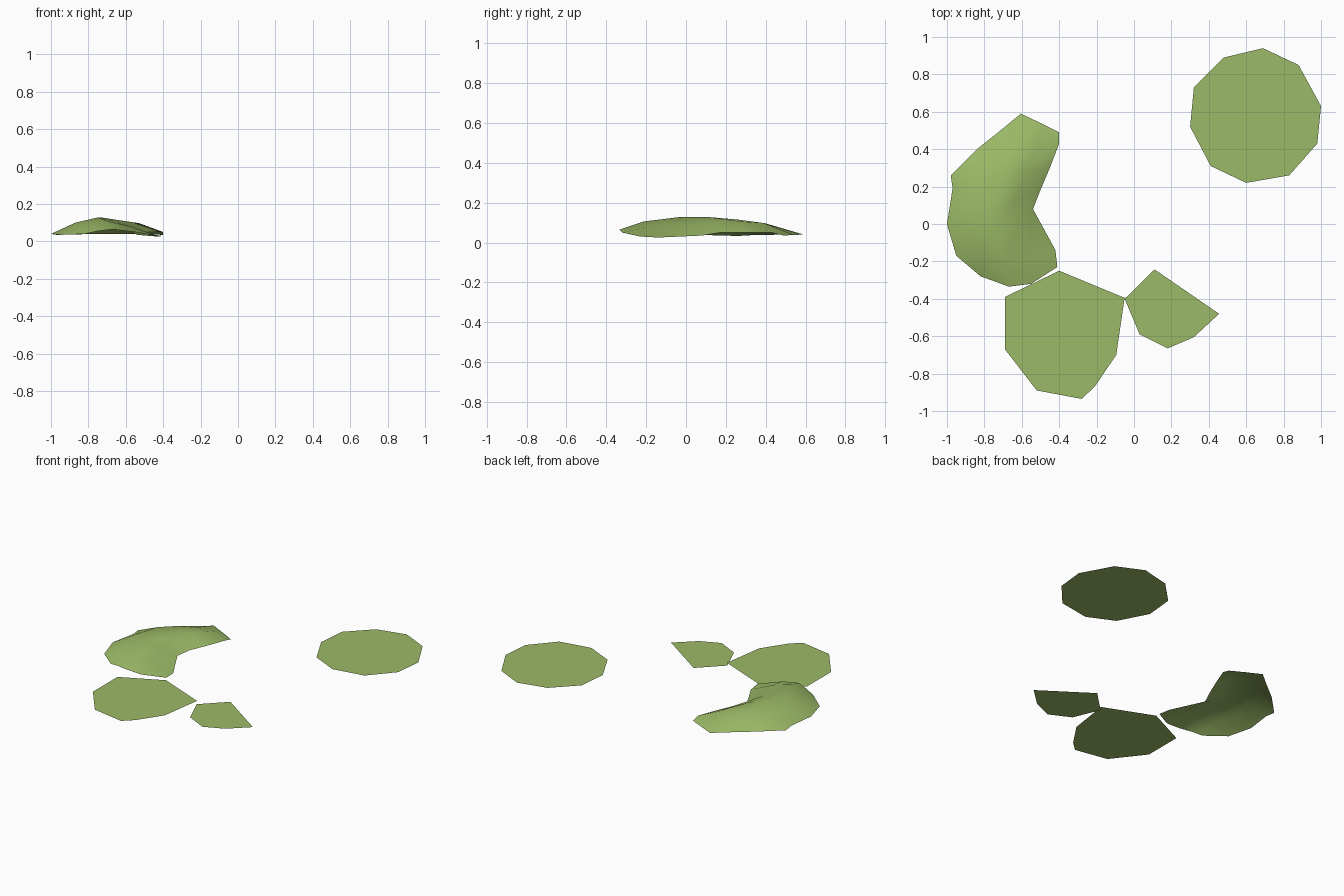
import bpy
import bmesh

green = bpy.data.materials.new("leaf_green")
green.diffuse_color = (0.33, 0.49, 0.135, 1)


def finish(bm, name, smooth=False):
    """Turn a bmesh into a leaf object with all faces pointing up."""
    bm.normal_update()
    for f in bm.faces:
        if f.normal.z < 0:
            f.normal_flip()
        f.smooth = smooth
    mesh = bpy.data.meshes.new(name)
    bm.to_mesh(mesh)
    bm.free()
    mesh.materials.append(green)
    obj = bpy.data.objects.new(name, mesh)
    bpy.context.collection.objects.link(obj)
    return obj


def flat_leaf(name, outline, z):
    bm = bmesh.new()
    bm.faces.new([bm.verts.new((x, y, z)) for x, y in outline])
    return finish(bm, name)


def sheet_leaf(name, rows):
    """Skin a grid of cross-sections as a single open sheet."""
    bm = bmesh.new()
    g = [[bm.verts.new(p) for p in row] for row in rows]
    for a, b in zip(g, g[1:]):
        for i in range(len(a) - 1):
            bm.faces.new((a[i], a[i + 1], b[i + 1], b[i]))
    return finish(bm, name, smooth=True)


# Raised round leaf
flat_leaf("round_leaf", [
    (0.69, 0.94), (0.48, 0.89), (0.32, 0.73), (0.30, 0.52), (0.41, 0.31),
    (0.60, 0.22), (0.83, 0.26), (0.98, 0.43), (1.00, 0.63), (0.88, 0.85)], 0.19)

# Large flat leaf, just above the ground
flat_leaf("large_leaf", [
    (-0.69, -0.39), (-0.69, -0.67), (-0.52, -0.89), (-0.28, -0.935),
    (-0.21, -0.87), (-0.095, -0.70), (-0.05, -0.395), (-0.40, -0.25)], 0.022)

# Small flat leaf on the ground
flat_leaf("small_leaf", [
    (-0.05, -0.40), (0.03, -0.59), (0.18, -0.665), (0.32, -0.605),
    (0.455, -0.48), (0.11, -0.243)], 0.0)

# Arched crescent leaf: cross-sections from front tip to back tip
sheet_leaf("arched_leaf", [
    [(-.82, -.28, .04), (-.75, -.305, .055), (-.67, -.335, .065), (-.55, -.32, .05), (-.41, -.23, .03)],
    [(-.95, -.17, .035), (-.82, -.17, .088), (-.69, -.21, .106), (-.57, -.19, .08), (-.42, -.14, .025)],
    [(-1.0, 0, .04), (-.87, -.01, .1), (-.75, -.03, .128), (-.63, .02, .095), (-.54, .08, .035)],
    [(-.97, .19, .035), (-.86, .13, .1), (-.74, .1, .129), (-.64, .13, .105), (-.505, .17, .05)],
    [(-.98, .26, .033), (-.83, .27, .092), (-.69, .26, .115), (-.58, .28, .105), (-.45, .3, .05)],
    [(-.91, .33, .037), (-.76, .37, .08), (-.62, .4, .096), (-.53, .39, .098), (-.4, .43, .05)],
    [(-.84, .4, .04), (-.72, .495, .04), (-.605, .59, .04), (-.5, .54, .038), (-.4, .49, .035)],
])
